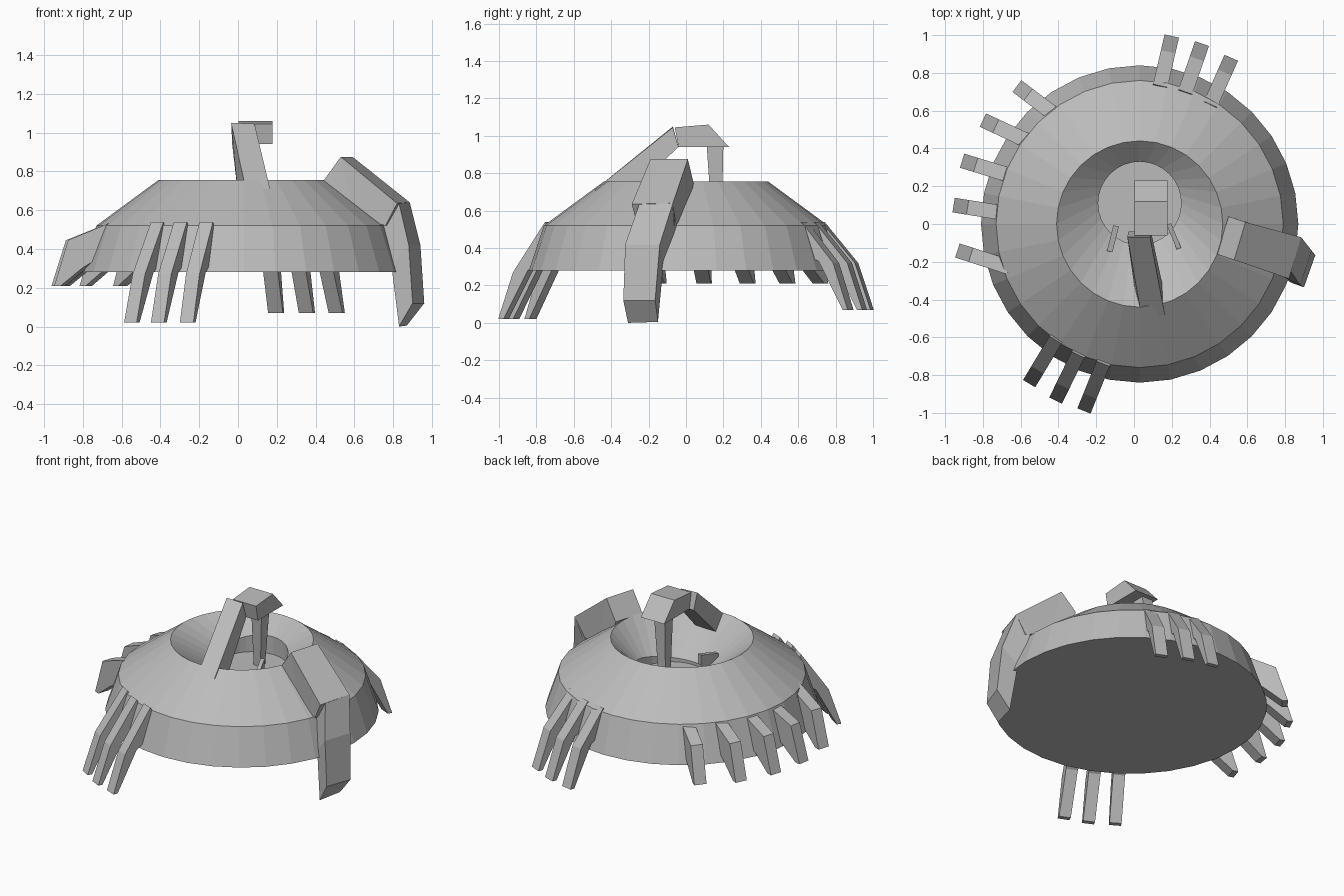
import bpy, bmesh, math
from mathutils import Vector

cube = bpy.data.objects.get("Cube")
if cube:
    bpy.data.objects.remove(cube, do_unlink=True)

grey = bpy.data.materials.new("stone_grey")
grey.use_nodes = True
GREY = (0.5, 0.5, 0.5, 1)
grey.diffuse_color = GREY
grey.node_tree.nodes["Principled BSDF"].inputs["Base Color"].default_value = GREY


def loft(name, rings):
    """Skin a list of closed rings and cap both ends."""
    bm = bmesh.new()
    loops = [[bm.verts.new(p) for p in ring] for ring in rings]
    for a, b in zip(loops, loops[1:]):
        n = len(a)
        for i in range(n):
            j = (i + 1) % n
            bm.faces.new((a[i], a[j], b[j], b[i]))
    bm.faces.new(loops[0])
    bm.faces.new(loops[-1])
    bmesh.ops.recalc_face_normals(bm, faces=bm.faces)
    mesh = bpy.data.meshes.new(name)
    bm.to_mesh(mesh)
    bm.free()
    mesh.materials.append(grey)
    obj = bpy.data.objects.new(name, mesh)
    bpy.context.collection.objects.link(obj)
    return obj


def prism(name, profile, tip, degrees, width):
    """Extrude a (distance, height) profile sideways; distance runs along the heading."""
    a = math.radians(degrees)
    along = Vector((math.cos(a), math.sin(a), 0))
    side = Vector((-along.y, along.x, 0)) * width / 2
    base = Vector((tip[0], tip[1], 0))
    mid = [base + along * s + Vector((0, 0, z)) for s, z in profile]
    return loft(name, [[p - side for p in mid], [p + side for p in mid]])


def ring(radius, z, y=0, tilt=0, sides=32):
    """Level or tilted circle, shifted slightly off centre."""
    pts = []
    for i in range(sides):
        a = 2 * math.pi * i / sides
        pts.append((0.03 + radius * math.cos(a), y + radius * math.sin(a),
                    z + tilt * math.sin(a)))
    return pts


# Domed body with an off-centre crater
loft("crater_body", [
    ring(0.84, 0.28),
    ring(0.76, 0.52),
    ring(0.44, 0.755),
    ring(0.22, 0.6, 0.11, 0.05),
    ring(0.22, 0.53, 0.11),
])

# Fingers gripping the ground: tip position and heading
long_finger = [(0, 0.02), (-0.03, 0.02), (-0.17, 0.28), (-0.36, 0.4), (-0.27, 0.54), (-0.085, 0.27)]
front = [((-0.555, -0.845), 239), ((-0.415, -0.935), 244), ((-0.265, -0.99), 248)]
for i, (tip, heading) in enumerate(front):
    prism(f"front_finger_{i + 1}", long_finger, tip, heading, 0.075)

back_finger = [(s, z + 0.05 * (z < 0.3)) for s, z in long_finger]
back = [((0.2, 0.995), 77), ((0.36, 0.955), 71), ((0.515, 0.88), 66)]
for i, (tip, heading) in enumerate(back):
    prism(f"back_finger_{i + 1}", back_finger, tip, heading, 0.078)

short_finger = [(0, 0.21), (-0.035, 0.21), (-0.15, 0.3), (-0.35, 0.42), (-0.29, 0.53), (-0.075, 0.445)]
side = [((-0.62, 0.73), 143), ((-0.8, 0.55), 155), ((-0.91, 0.335), 163),
        ((-0.955, 0.1), 171), ((-0.935, -0.14), 162)]
for i, (tip, heading) in enumerate(side):
    prism(f"right_finger_{i + 1}", short_finger, tip, heading, 0.078)

# Heavy claw on the left: upper slab, then bent lower segment
loft("claw_upper", [
    [(0.44, -0.16, 0.75), (0.50, 0.04, 0.75), (0.56, 0.02, 0.58), (0.50, -0.18, 0.58)],
    [(0.53, -0.19, 0.875), (0.59, 0.01, 0.875), (0.66, -0.01, 0.56), (0.60, -0.21, 0.56)],
    [(0.82, -0.29, 0.635), (0.885, -0.07, 0.64), (0.82, -0.06, 0.52), (0.76, -0.26, 0.52)],
])
loft("claw_lower", [
    [(0.83, -0.25, 0.635), (0.885, -0.07, 0.64), (0.79, -0.05, 0.52), (0.75, -0.23, 0.52)],
    [(0.88, -0.325, 0.42), (0.94, -0.14, 0.42), (0.83, -0.12, 0.32), (0.79, -0.28, 0.32)],
    [(0.90, -0.335, 0.12), (0.96, -0.165, 0.12), (0.87, -0.15, 0.005), (0.83, -0.31, 0.0)],
])

# Slanted arm rising from the rim, with the hooked cap and stalk it carries
loft("hook_arm", [
    [(0.04, -0.49, 0.71), (0.165, -0.49, 0.71), (0.15, -0.32, 0.68), (0.0, -0.32, 0.68)],
    [(-0.035, -0.07, 1.05), (0.085, -0.07, 1.045), (0.09, -0.04, 0.94), (-0.03, -0.04, 0.94)],
])
prism("hook_cap", [(-0.06, 1.045), (0.12, 1.06), (0.23, 0.94), (-0.04, 0.94)],
      (0.09, 0), 90, 0.175)
loft("hook_stalk", [
    [(0.02, 0.11, 0.96), (0.10, 0.11, 0.96), (0.10, 0.2, 0.96), (0.02, 0.2, 0.96)],
    [(0.02, 0.14, 0.52), (0.07, 0.14, 0.52), (0.07, 0.19, 0.52), (0.02, 0.19, 0.52)],
])

# Two small prongs on the crater floor
prong = [(0, 0.67), (0, 0.6), (-0.14, 0.53), (-0.14, 0.64)]
prism("right_prong", prong, (-0.095, -0.01), 76, 0.03)
prism("left_prong", prong, (0.185, 0.0), 112, 0.025)
